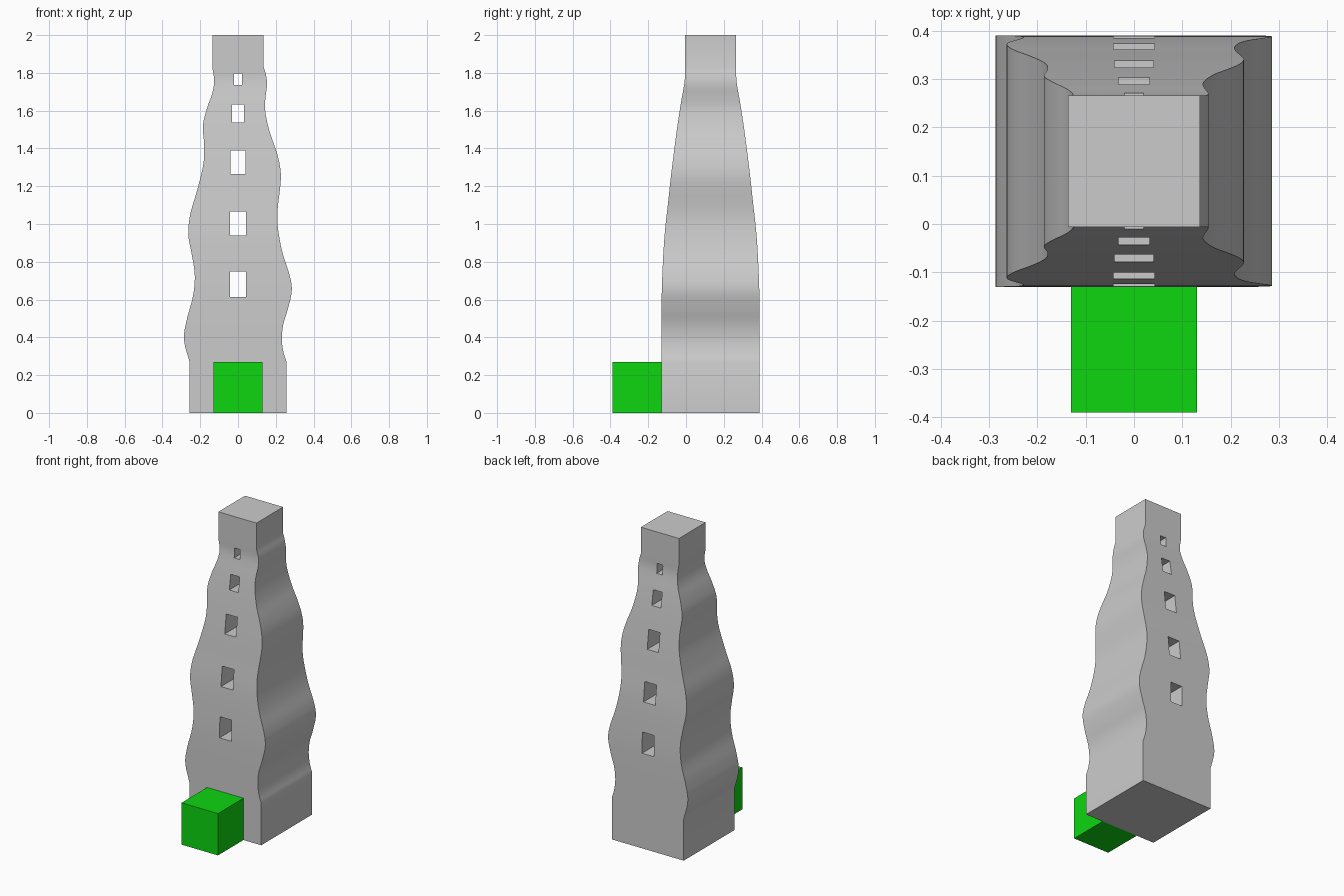
import bpy, bmesh

if "Cube" in bpy.data.objects:
    bpy.data.objects.remove(bpy.data.objects["Cube"], do_unlink=True)


def material(name, rgb):
    m = bpy.data.materials.new(name)
    m.use_nodes = True
    m.diffuse_color = (*rgb, 1)
    m.node_tree.nodes["Principled BSDF"].inputs["Base Color"].default_value = (*rgb, 1)
    return m


def add_object(name, bm, mat=None):
    bmesh.ops.recalc_face_normals(bm, faces=bm.faces[:])
    mesh = bpy.data.meshes.new(name)
    bm.to_mesh(mesh)
    bm.free()
    ob = bpy.data.objects.new(name, mesh)
    bpy.context.collection.objects.link(ob)
    if mat:
        mesh.materials.append(mat)
    return ob


def add_box(bm, x0, x1, y0, y1, z0, z1):
    for v in bmesh.ops.create_cube(bm, size=1)["verts"]:
        v.co.x = x0 if v.co.x < 0 else x1
        v.co.y = y0 if v.co.y < 0 else y1
        v.co.z = z0 if v.co.z < 0 else z1


def smooth_curve(points, z):
    """Cubic interpolation through (z, value) points."""
    n = len(points)

    def slope(i):
        a, b = points[max(i - 1, 0)], points[min(i + 1, n - 1)]
        return (b[1] - a[1]) / (b[0] - a[0])

    i = max(k for k in range(n - 1) if k == 0 or points[k][0] <= z)
    (z0, p0), (z1, p1) = points[i], points[i + 1]
    h = z1 - z0
    t = (z - z0) / h
    return ((2*t**3 - 3*t*t + 1) * p0 + (t**3 - 2*t*t + t) * h * slope(i)
            + (3*t*t - 2*t**3) * p1 + (t**3 - t*t) * h * slope(i + 1))


concrete = material("concrete grey", (0.6, 0.6, 0.6))
green = material("bright green", (0.004, 0.67, 0.005))

# Wavy side outlines and tapering depth, as (height, value)
right_side = [(.27, -.257), (.39, -.286), (.49, -.272), (.62, -.238), (.73, -.229),
              (.84, -.245), (.945, -.263), (1.05, -.253), (1.18, -.216), (1.32, -.183),
              (1.42, -.179), (1.52, -.186), (1.61, -.165), (1.69, -.137),
              (1.755, -.126), (1.83, -.136)]
left_side = [(.27, .257), (.32, .241), (.39, .232), (.47, .24), (.55, .264),
             (.65, .285), (.73, .273), (.84, .238), (.945, .216), (1.05, .208),
             (1.24, .227), (1.32, .22), (1.395, .2), (1.5, .164), (1.61, .143),
             (1.675, .146), (1.74, .154), (1.79, .148), (1.83, .136)]
half_depth = [(.27, .26), (.6, .259), (.76, .254), (.945, .243), (1.13, .223),
              (1.25, .21), (1.42, .189), (1.53, .174), (1.64, .157), (1.76, .137),
              (1.83, .136)]
centre_y = .13

# Tower body: stacked rectangular sections
steps = 72
low, high = .27, 1.83
heights = [0] + [low + (high - low) * i / steps for i in range(steps + 1)] + [2]
bm = bmesh.new()
rings = []
for z in heights:
    zc = min(max(z, low), high)
    xr, xl = smooth_curve(right_side, zc), smooth_curve(left_side, zc)
    d = smooth_curve(half_depth, zc)
    rings.append([bm.verts.new((x, centre_y + y, z))
                  for x, y in ((xr, -d), (xl, -d), (xl, d), (xr, d))])
for a, b in zip(rings, rings[1:]):
    for k in range(4):
        j = (k + 1) % 4
        bm.faces.new((a[k], a[j], b[j], b[k]))
bm.faces.new(rings[0])
bm.faces.new(rings[-1])
tower = add_object("tower", bm, concrete)

# Window openings running front to back: half width, sill, lintel
bm = bmesh.new()
for w, sill, lintel in ((.042, .613, .748), (.042, .938, 1.065), (.04, 1.265, 1.388),
                        (.032, 1.537, 1.633), (.02, 1.735, 1.797)):
    add_box(bm, -w, w, -.5, .7, sill, lintel)
cutter = add_object("window_cutter", bm, concrete)
cutter.hide_render = True

cut = tower.modifiers.new("windows", "BOOLEAN")
cut.operation = "DIFFERENCE"
cut.solver = "EXACT"
cut.object = cutter
bpy.context.view_layer.objects.active = tower
tower.select_set(True)
bpy.ops.object.modifier_apply(modifier=cut.name)
bpy.data.objects.remove(cutter, do_unlink=True)
bpy.ops.object.select_all(action="DESELECT")
tower.select_set(True)
bpy.ops.object.shade_smooth_by_angle(angle=.5)

# Entrance block
bm = bmesh.new()
add_box(bm, -.13, .13, -.39, -.13, 0, .27)
add_object("entrance_block", bm, green)
